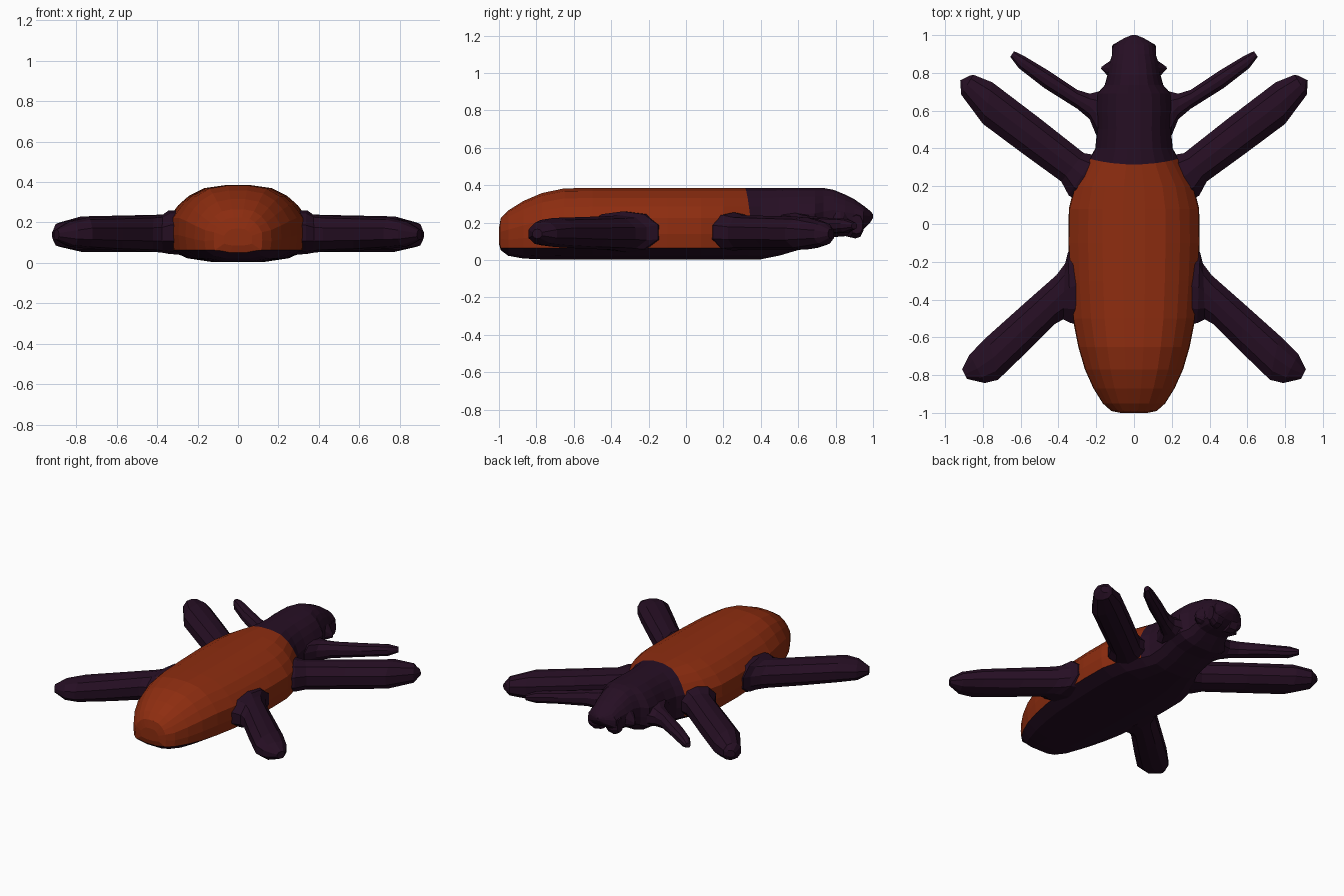
import bpy, bmesh, math

def material(name, rgb):
    m = bpy.data.materials.new(name)
    m.diffuse_color = (*rgb, 1)
    return m

shell = material("rust_shell", (0.27, 0.026, 0.005))
dark = material("dark_purple", (0.019, 0.0045, 0.017))

def loft(name, rings, mats, rule=None, mirror=False):
    """Skin a list of closed rings and cap both ends."""
    bm = bmesh.new()
    rows = [[bm.verts.new(p) for p in ring] for ring in rings]
    n = len(rows[0])
    for a, b in zip(rows, rows[1:]):
        for i in range(n):
            j = (i + 1) % n
            bm.faces.new((a[i], a[j], b[j], b[i]))
    bm.faces.new(rows[0])
    bm.faces.new(rows[-1][::-1])
    bmesh.ops.recalc_face_normals(bm, faces=bm.faces)
    if rule:
        for f in bm.faces:
            f.material_index = rule(f.calc_center_median())
    me = bpy.data.meshes.new(name)
    bm.to_mesh(me)
    bm.free()
    ob = bpy.data.objects.new(name, me)
    bpy.context.collection.objects.link(ob)
    for m in mats:
        me.materials.append(m)
    if mirror:
        ob.modifiers.new("Mirror", 'MIRROR').use_bisect_axis[0] = False
    return ob

# Cross-section of the body: width fraction, height fraction
HALF = [(.35, .01), (.72, .06), (.97, .165), (1, .36), (.985, .58),
        (.85, .74), (.70, .86), (.48, .96), (.17, 1)]

def body_ring(y, w, zb, zt, bow=0):
    half = []
    for k, (fx, fz) in enumerate(HALF):
        z = zb + fz * (zt - zb)
        if k == 2 and y < .4:          # level seam between shell and belly
            z = max(.063, zb + .01)
        half.append((fx * w, y + bow * fx * fx, z))
    return half + [(-x, yy, z) for x, yy, z in reversed(half)]

# Body, neck and head: y, half width, bottom, top
stations = [
    (-1.0, .07, .085, .17), (-.99, .12, .05, .225), (-.95, .165, .02, .265),
    (-.87, .215, .005, .315), (-.77, .26, 0, .358), (-.65, .295, 0, .383),
    (-.5, .325, 0, .385), (-.3, .34, 0, .385), (-.1, .348, 0, .385),
    (.08, .345, 0, .385), (.2, .315, 0, .385), (.315, .235, 0, .385),
    (.40, .205, 0, .385), (.5, .195, .02, .385), (.6, .20, .05, .385),
    (.69, .195, .06, .385), (.735, .155, .085, .385), (.79, .14, .12, .375),
    (.85, .13, .125, .35), (.90, .115, .14, .325), (.95, .11, .165, .29),
    (.985, .05, .20, .262), (1.0, .012, .225, .245)]
rings = [body_ring(*s, bow=.03 if s[0] == .315 else 0) for s in stations]
loft("body", rings, [shell, dark],
     lambda c: 0 if c.z > .062 and c.y < .33 else 1)

def limb(name, spans):
    """Limb from pairs of outline edge points with a height range."""
    rings = []
    for (ax, ay), (bx, by), lo, hi in spans:
        ring = []
        for u, v in [(0, .3), (.2, .06), (.5, 0), (.8, .06), (1, .3),
                     (1, .66), (.8, .93), (.5, 1), (.2, .93), (0, .66)]:
            ring.append((ax + (bx - ax) * u, ay + (by - ay) * u, lo + (hi - lo) * v))
        rings.append(ring)
    return loft(name, rings, [dark], mirror=True)

# Front legs
limb("front_legs", [
    ((.14, .34), (.29, .12), .05, .25),
    ((.205, .365), (.345, .15), .05, .255),
    ((.265, .375), (.385, .225), .055, .24),
    ((.50, .56), (.585, .37), .055, .235),
    ((.75, .75), (.80, .53), .055, .23),
    ((.85, .79), (.915, .685), .08, .20),
    ((.87, .785), (.92, .76), .115, .165)])

# Rear legs
limb("rear_legs", [
    ((.30, -.11), (.27, -.53), .04, .26),
    ((.35, -.15), (.335, -.525), .045, .26),
    ((.365, -.21), (.375, -.505), .05, .24),
    ((.41, -.27), (.42, -.53), .055, .235),
    ((.58, -.42), (.57, -.68), .06, .23),
    ((.77, -.59), (.72, -.825), .07, .225),
    ((.87, -.69), (.79, -.842), .08, .205),
    ((.91, -.77), (.885, -.82), .115, .165)])

# Antennae
limb("antennae", [
    ((.13, .72), (.15, .44), .09, .26),
    ((.195, .70), (.20, .47), .10, .25),
    ((.235, .69), (.235, .555), .11, .24),
    ((.30, .71), (.30, .61), .125, .235),
    ((.45, .81), (.475, .72), .14, .225),
    ((.58, .888), (.61, .825), .145, .22),
    ((.635, .915), (.655, .885), .165, .20)])

# Pointed cheeks
limb("cheeks", [
    ((.08, .89), (.08, .74), .14, .29),
    ((.125, .865), (.14, .785), .15, .26),
    ((.172, .832), (.174, .822), .17, .20)])

# Jaw blocks hanging below the snout
limb("jaws", [
    ((.03, .95), (.03, .82), .12, .27),
    ((.08, .95), (.08, .86), .115, .26),
    ((.117, .945), (.117, .88), .14, .24)])
